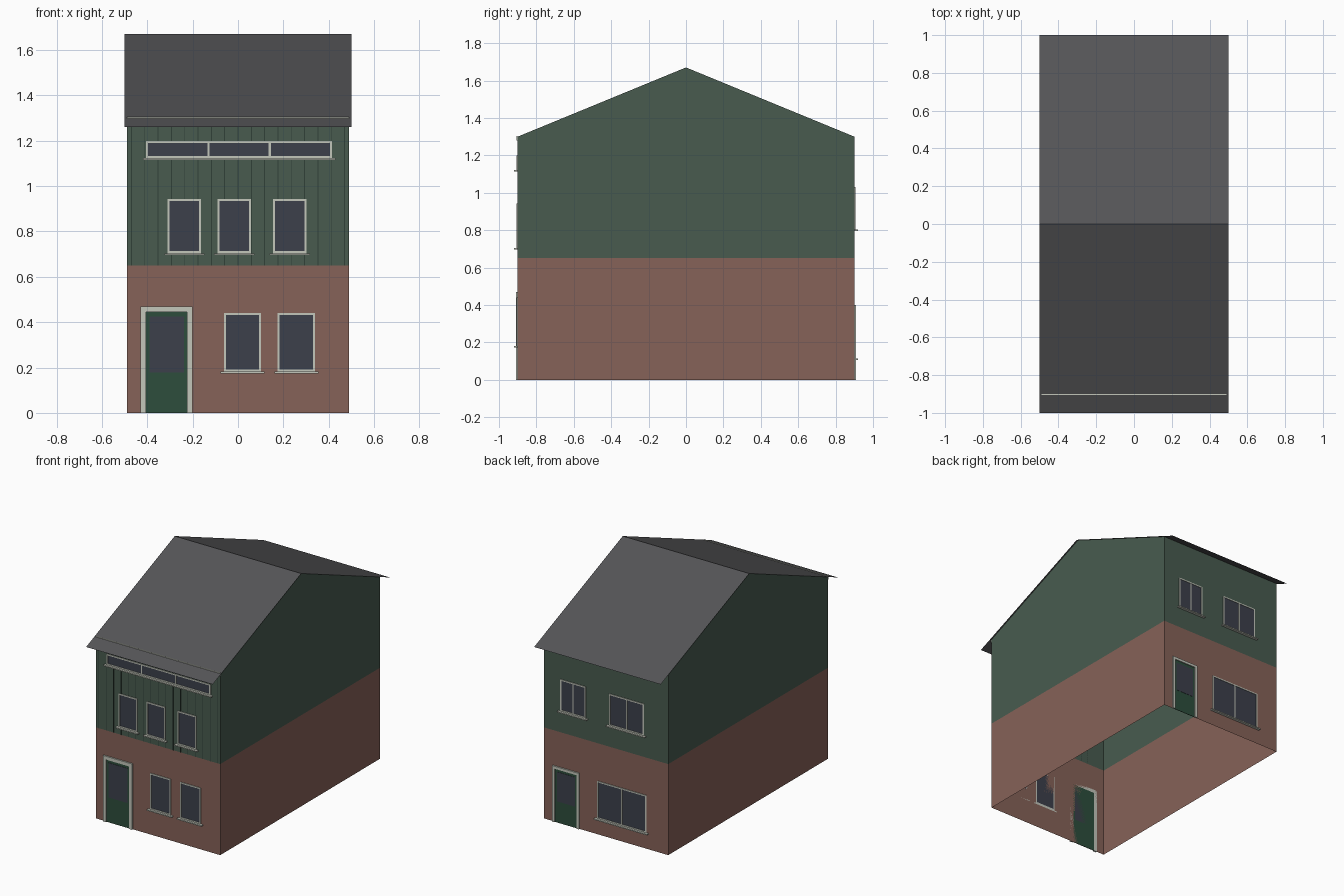
import bpy

if "Cube" in bpy.data.objects:
    bpy.data.objects.remove(bpy.data.objects["Cube"])


def material(name, rgb):
    m = bpy.data.materials.new(name)
    m.diffuse_color = (*rgb, 1)
    m.use_nodes = True
    m.node_tree.nodes["Principled BSDF"].inputs["Base Color"].default_value = m.diffuse_color
    return m


BRICK = material("brick", (0.24, 0.122, 0.098))
GREEN = material("green_cladding", (0.065, 0.105, 0.078))
DARK = material("dark_green", (0.03, 0.05, 0.038))
SLATE = material("slate", (0.09, 0.09, 0.095))
TRIM = material("pale_trim", (0.55, 0.57, 0.5))
DOOR = material("door_green", (0.026, 0.075, 0.045))
GLASS = material("glass", (0.045, 0.051, 0.07))

W, D = 0.49, 0.90           # half width and half depth of the walls
MID, TOP, RIDGE = 0.65, 1.30, 1.67


def mesh(name, verts, faces, mat):
    me = bpy.data.meshes.new(name)
    me.from_pydata(verts, [], faces)
    me.materials.append(mat)
    ob = bpy.data.objects.new(name, me)
    bpy.context.collection.objects.link(ob)
    return ob


def boxes(name, mat, side, parts):
    """Boxes (x0, x1, z0, z1, how far they stand proud) on front (-1) or back (1) wall."""
    verts, faces = [], []
    for x0, x1, z0, z1, out in parts:
        n = len(verts)
        ya, yb = sorted((side * D, side * (D + out)))
        verts += [(x, y, z) for z in (z0, z1)
                  for x, y in ((x0, ya), (x1, ya), (x1, yb), (x0, yb))]
        faces += [[n + i for i in f] for f in
                  ((3, 2, 1, 0), (4, 5, 6, 7), (0, 1, 5, 4),
                   (1, 2, 6, 5), (2, 3, 7, 6), (3, 0, 4, 7))]
    return mesh(name, verts, faces, mat)


def window(name, side, x0, x1, z0, z1, bars=()):
    t, p = 0.009, 0.005
    frame = [(x0, x0 + t, z0, z1, p), (x1 - t, x1, z0, z1, p),
             (x0 + t, x1 - t, z0, z0 + t, p), (x0 + t, x1 - t, z1 - t, z1, p)]
    frame += [(b - t / 2, b + t / 2, z0 + t, z1 - t, p) for b in bars]
    boxes(name + "_frame", TRIM, side, frame)
    boxes(name + "_glass", GLASS, side, [(x0 + t, x1 - t, z0 + t, z1 - t, 0.002)])
    boxes(name + "_sill", TRIM, side, [(x0 - 0.015, x1 + 0.015, z0 - 0.008, z0, 0.02)])


def door(name, side, x0, x1, top, t):
    boxes(name + "_frame", TRIM, side,
          [(x0, x0 + t, 0, top, 0.01), (x1 - t, x1, 0, top, 0.01),
           (x0 + t, x1 - t, top - t, top, 0.01)])
    boxes(name + "_leaf", DOOR, side, [(x0 + t, x1 - t, 0, top - t, 0.003)])
    boxes(name + "_glass", GLASS, side,
          [(x0 + t + 0.015, x1 - t - 0.015, top * 0.38, top - t - 0.02, 0.005)])


# Open shells for the two storeys
def storey(name, z0, z1, mat):
    ring = [(-W, -D), (W, -D), (W, D), (-W, D)]
    mesh(name, [(x, y, z) for z in (z0, z1) for x, y in ring],
         [(i, (i + 1) % 4, (i + 1) % 4 + 4, i + 4) for i in range(4)], mat)


storey("brick_walls", 0, MID, BRICK)
storey("clad_walls", MID, TOP, GREEN)

# Gable triangles
for side, label in ((1, "right"), (-1, "left")):
    mesh(label + "_gable",
         [(side * W, -side * D, TOP), (side * W, side * D, TOP), (side * W, 0, RIDGE)],
         [(0, 1, 2)], GREEN)

# Thin roof sheet overhanging the front and back
mesh("roof", [(x, y, z) for y, z in ((-1, 1.26), (0, RIDGE), (1, 1.26)) for x in (-0.5, 0.5)],
     [(0, 1, 3, 2), (2, 3, 5, 4)], SLATE)

# Front cladding joints and eaves board
boxes("cladding_joints", DARK, -1,
      [(x - 0.002, x + 0.002, MID, TOP - 0.02, 0.0015)
       for x in (-0.47 + 0.94 * i / 16 for i in range(17))])
boxes("eaves_board", TRIM, -1, [(-W, W, 1.28, 1.304, 0.006)])

# Front openings
window("strip_window", -1, -0.405, 0.415, 1.123, 1.20, (-0.13, 0.14))
for i, (a, b) in enumerate(((-0.31, -0.163), (-0.09, 0.057), (0.155, 0.302))):
    window(f"upper_window_{i + 1}", -1, a, b, 0.704, 0.943)
for i, (a, b) in enumerate(((-0.062, 0.102), (0.175, 0.339))):
    window(f"lower_window_{i + 1}", -1, a, b, 0.182, 0.44)
door("front_door", -1, -0.43, -0.20, 0.47, 0.024)

# Back openings
window("back_upper_window_1", 1, 0.16, 0.36, 0.804, 1.03, (0.26,))
window("back_upper_window_2", 1, -0.30, -0.025, 0.804, 1.03, (-0.163,))
window("back_wide_window", 1, -0.32, 0.07, 0.115, 0.382, (-0.125,))
door("back_door", 1, 0.21, 0.42, 0.40, 0.018)
